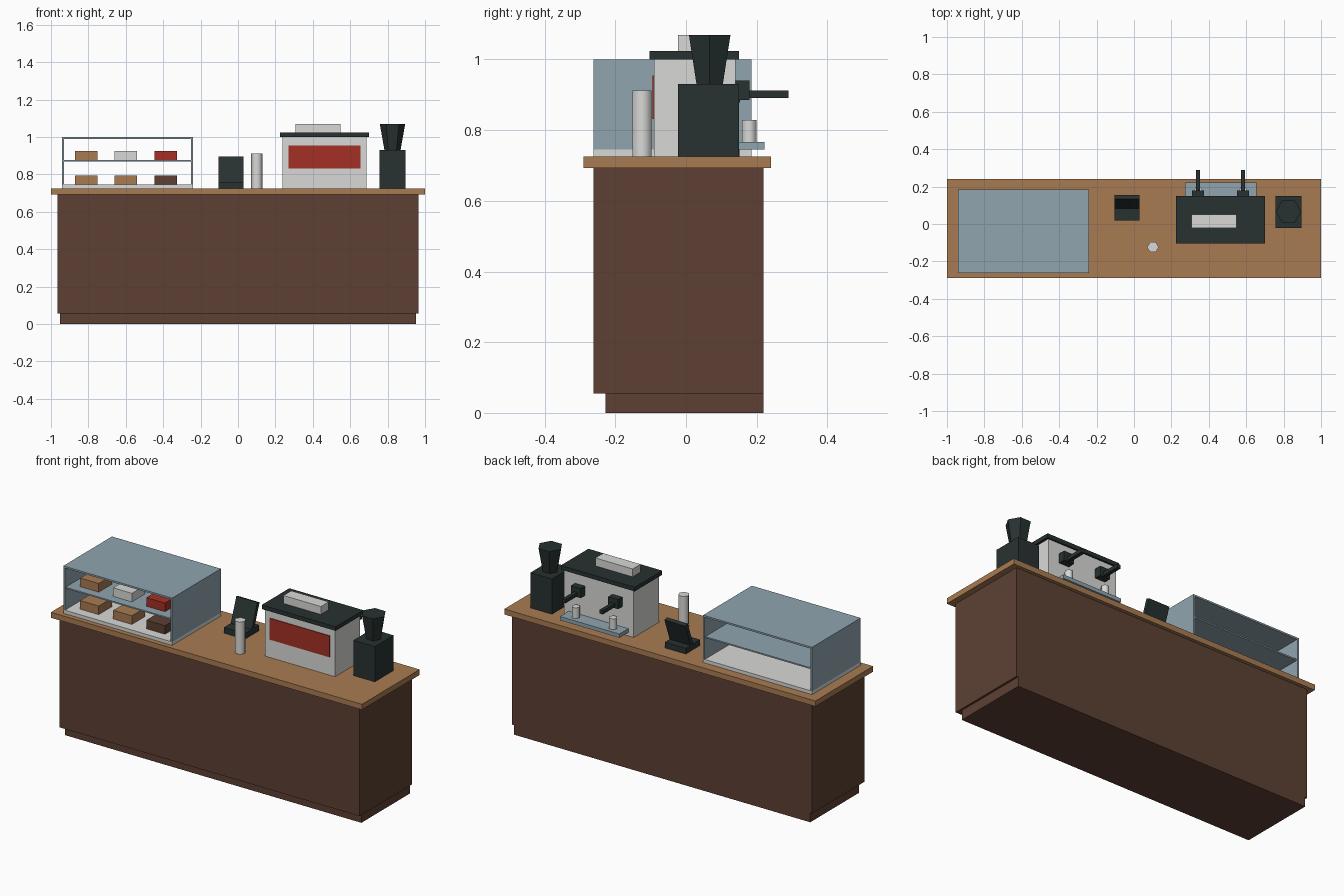
import bpy, bmesh, math
from mathutils import Matrix, Vector

old = bpy.data.objects.get("Cube")
if old:
    bpy.data.objects.remove(old, do_unlink=True)


def material(name, *rgb):
    """Flat material from 0-255 display values, stored as linear."""
    lin = [((c / 255 + 0.055) / 1.055) ** 2.4 for c in rgb] + [1]
    m = bpy.data.materials.new(name)
    m.use_nodes = True
    m.diffuse_color = lin
    bsdf = next(n for n in m.node_tree.nodes if n.type == "BSDF_PRINCIPLED")
    bsdf.inputs["Base Color"].default_value = lin
    return m


WOOD = material("warm wood", 168, 123, 82)
BROWN = material("dark brown", 93, 64, 51)
GLASS = material("blue grey glass", 144, 165, 175)
WHITE = material("off white", 217, 217, 215)
DARK = material("charcoal", 39, 50, 49)
RED = material("deep red", 163, 48, 38)


def finish(name, bm, mat):
    mesh = bpy.data.meshes.new(name)
    bm.to_mesh(mesh)
    bm.free()
    mesh.materials.append(mat)
    obj = bpy.data.objects.new(name, mesh)
    bpy.context.collection.objects.link(obj)
    return obj


def box(name, mat, xs, ys, zs):
    """Box between the low and high value on each axis."""
    spans = (xs, ys, zs)
    centre = Vector([(a + b) / 2 for a, b in spans])
    size = [b - a for a, b in spans]
    bm = bmesh.new()
    bmesh.ops.create_cube(bm, size=1,
                          matrix=Matrix.Translation(centre) @ Matrix.Diagonal((*size, 1)))
    return finish(name, bm, mat)


def hexagon(name, mat, x, y, zs, r_low, r_high, smooth=False):
    """Six-sided column or cone with corners pointing along y."""
    z0, z1 = zs
    bm = bmesh.new()
    place = Matrix.Translation((x, y, (z0 + z1) / 2)) @ Matrix.Rotation(math.pi / 2, 4, "Z")
    bmesh.ops.create_cone(bm, cap_ends=True, segments=6, radius1=r_low,
                          radius2=r_high, depth=z1 - z0, matrix=place)
    obj = finish(name, bm, mat)
    if smooth:
        bpy.ops.object.select_all(action="DESELECT")
        obj.select_set(True)
        bpy.context.view_layer.objects.active = obj
        bpy.ops.object.shade_smooth_by_angle(angle=math.radians(70))
    return obj


TOP = 0.725  # worktop height

# Counter
box("kick_base", BROWN, (-0.953, 0.953), (-0.228, 0.22), (0, 0.055))
box("counter_body", BROWN, (-0.965, 0.965), (-0.262, 0.22), (0.055, 0.693))
box("countertop", WOOD, (-1, 1), (-0.29, 0.24), (0.693, TOP))

# Display case, open at front and back
case_x, case_y = (-0.94, -0.24), (-0.262, 0.185)
box("case_floor", WHITE, case_x, case_y, (TOP, 0.745))
box("case_roof", GLASS, case_x, case_y, (0.99, 1.0))
box("case_right_side", GLASS, (-0.94, -0.93), case_y, (0.745, 0.99))
box("case_left_side", GLASS, (-0.25, -0.24), case_y, (0.745, 0.99))
box("case_shelf", GLASS, (-0.93, -0.25), (-0.255, 0.18), (0.868, 0.876))

# Pastries, two rows of three
rows = {"lower": (0.745, (WOOD, WOOD, BROWN)), "upper": (0.876, (WOOD, WHITE, RED))}
for row, (z, mats) in rows.items():
    for i, mat in enumerate(mats):
        x = -0.812 + i * 0.213
        box(f"{row}_pastry_{i + 1}", mat, (x - 0.06, x + 0.06), (-0.205, -0.085), (z, z + 0.05))

# Till with a leaning screen
box("till_base", DARK, (-0.105, 0.03), (0.02, 0.152), (TOP, 0.758))
screen = box("till_screen", DARK, (-0.105, 0.03), (0, 0.022), (0, 0.15))
screen.matrix_world = Matrix.Translation((0, 0.083, 0.755)) @ Matrix.Rotation(-0.35, 4, "X")

# Stack of cups
hexagon("cup_stack", WHITE, 0.101, -0.124, (TOP, 0.912), 0.031, 0.031, True)

# Coffee machine
box("machine_body", WHITE, (0.238, 0.687), (-0.09, 0.14), (TOP, 1.0))
box("machine_lid", DARK, (0.225, 0.70), (-0.103, 0.15), (1.0, 1.024))
box("machine_top_tray", WHITE, (0.308, 0.548), (-0.022, 0.05), (1.024, 1.07))
box("machine_front_panel", RED, (0.27, 0.655), (-0.095, -0.09), (0.831, 0.955))
box("drip_tray", GLASS, (0.273, 0.655), (0.14, 0.222), (0.745, 0.767))
for side, x in (("right", 0.343), ("left", 0.583)):
    box(f"{side}_brew_head", DARK, (x - 0.032, x + 0.032), (0.14, 0.18), (0.885, 0.94))
    box(f"{side}_brew_handle", DARK, (x - 0.011, x + 0.011), (0.18, 0.29), (0.891, 0.912))
    hexagon(f"{side}_cup", WHITE, x, 0.179, (0.767, 0.829), 0.023, 0.023, True)

# Grinder
box("grinder_body", DARK, (0.757, 0.895), (-0.022, 0.15), (TOP, 0.93))
hexagon("grinder_hopper", DARK, 0.826, 0.067, (0.93, 1.07), 0.043, 0.068)
